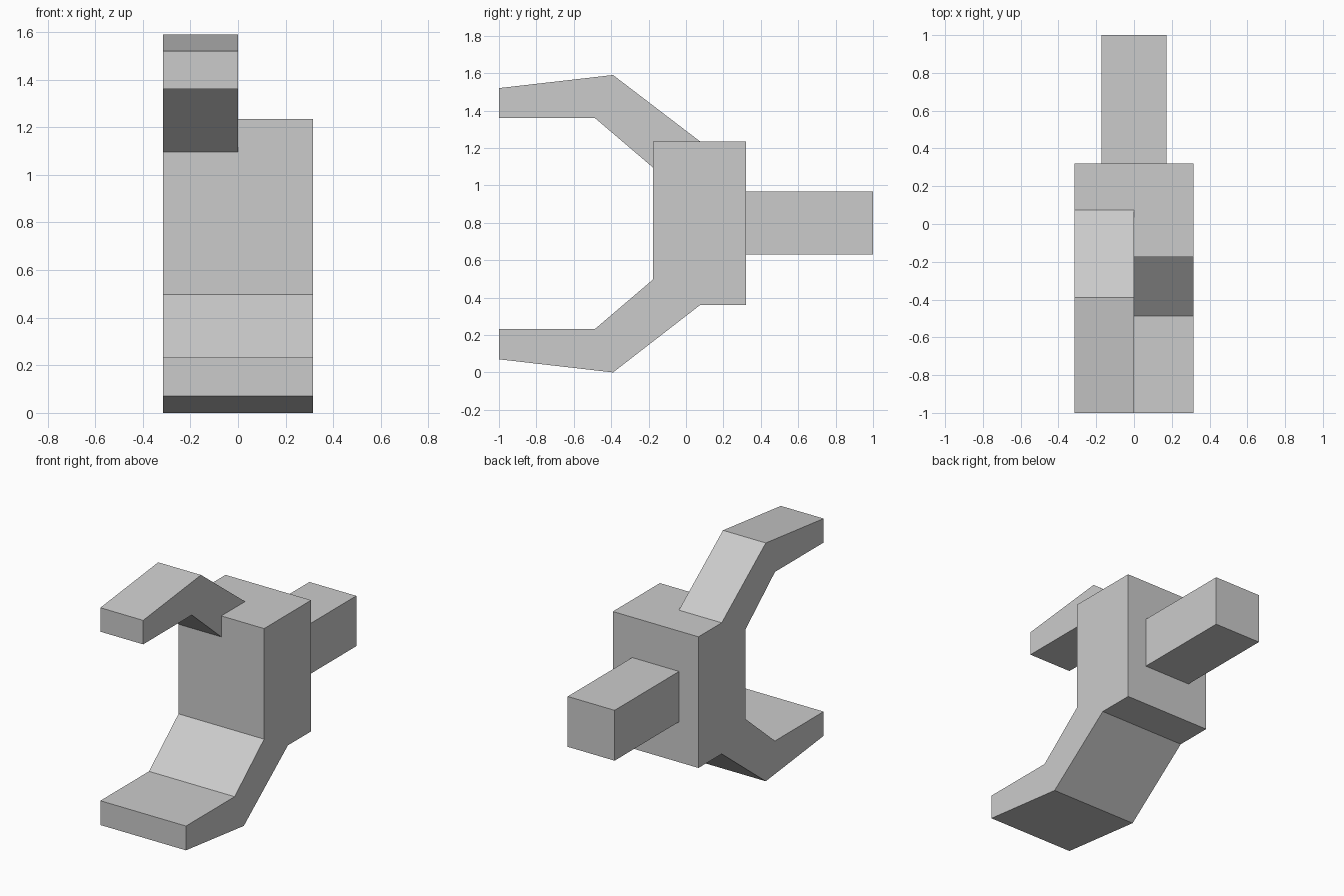
import bpy
import bmesh

cube = bpy.data.objects.get("Cube")
if cube:
    bpy.data.objects.remove(cube, do_unlink=True)

# Single matte grey
grey = bpy.data.materials.new("light_grey")
grey.use_nodes = True
colour = (0.6, 0.6, 0.6, 1.0)
grey.diffuse_color = colour
grey.node_tree.nodes["Principled BSDF"].inputs["Base Color"].default_value = colour


def extrude_profile(name, profile, x_min, x_max):
    """Extrude a (y, z) side profile across x."""
    bm = bmesh.new()
    face = bm.faces.new([bm.verts.new((x_min, y, z)) for y, z in profile])
    result = bmesh.ops.extrude_face_region(bm, geom=[face])
    moved = [v for v in result["geom"] if isinstance(v, bmesh.types.BMVert)]
    bmesh.ops.translate(bm, verts=moved, vec=(x_max - x_min, 0, 0))
    bmesh.ops.recalc_face_normals(bm, faces=bm.faces)
    mesh = bpy.data.meshes.new(name)
    bm.to_mesh(mesh)
    bm.free()
    mesh.materials.append(grey)
    obj = bpy.data.objects.new(name, mesh)
    bpy.context.collection.objects.link(obj)
    return obj


HALF = 0.316   # half width of the body
FRONT, BACK = -0.176, 0.32
TOP, BOTTOM = 1.235, 0.36

# Upright block with the full-width lower jaw
extrude_profile("body_and_lower_jaw", [
    (FRONT, TOP), (BACK, TOP), (BACK, BOTTOM), (0.075, BOTTOM),
    (-0.39, 0), (-1, 0.07), (-1, 0.232), (-0.487, 0.232), (FRONT, 0.497),
], -HALF, HALF)

# Half-width upper jaw, notched to sit on the block's top front edge
extrude_profile("upper_jaw", [
    (FRONT, TOP), (0.075, TOP), (-0.39, 1.59), (-1, 1.52),
    (-1, 1.36), (-0.487, 1.36), (FRONT, 1.095),
], -HALF, 0)

# Rear stem
extrude_profile("rear_stem", [
    (BACK, 0.63), (1, 0.63), (1, 0.966), (BACK, 0.966),
], -0.173, 0.173)
